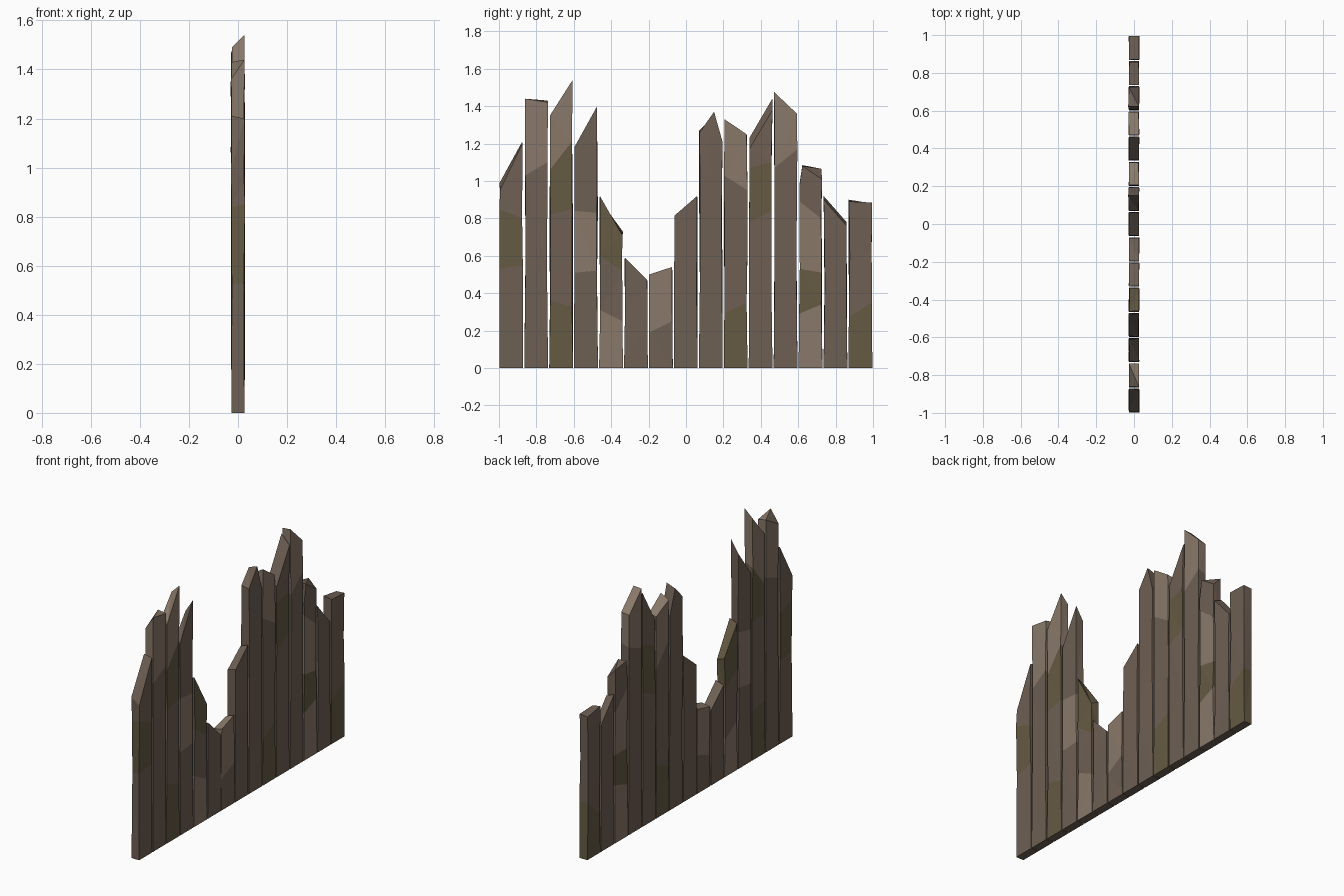
import bpy, bmesh, random

if "Cube" in bpy.data.objects:
    bpy.data.objects.remove(bpy.data.objects["Cube"])

random.seed(7)
T = 0.026  # half thickness


def mat(name, rgb):
    m = bpy.data.materials.new(name)
    m.diffuse_color = (*rgb, 1)
    m.use_nodes = True
    m.node_tree.nodes["Principled BSDF"].inputs["Base Color"].default_value = m.diffuse_color
    return m


MATS = [mat("weathered_wood", (0.155, 0.115, 0.088)),
        mat("bare_wood", (0.25, 0.19, 0.142)),
        mat("mossy_wood", (0.13, 0.102, 0.056))]
B, L, M = 0, 1, 2

# Per plank: front top (left, right), back top (left, right),
# cuts as (left z, right z), colour of each section, optional peak (y, front z, back z)
PLANKS = [
    ((0.95, 1.20), (0.99, 1.21), [(0.53, 0.55), (0.85, 0.80)], [B, M, B], None),
    ((1.44, 1.42), (1.36, 1.43), [(0.55, 0.5), (1.03, 1.10)], [B, B, L], None),
    ((1.35, 1.54), (1.35, 1.49), [(0.36, 0.33), (0.82, 0.85), (1.06, 1.21)], [M, B, M, L], None),
    ((1.18, 1.40), (1.16, 1.32), [(0.51, 0.52), (0.84, 0.83)], [B, L, B], None),
    ((0.92, 0.71), (0.90, 0.73), [(0.31, 0.25), (0.60, 0.52)], [L, B, M], None),
    ((0.59, 0.47), (0.57, 0.46), [(0.30, 0.27)], [B, B], None),
    ((0.50, 0.54), (0.49, 0.52), [(0.19, 0.25)], [B, L], None),
    ((0.815, 0.92), (0.80, 0.90), [(0.35, 0.40)], [B, B], None),
    ((1.26, 1.21), (1.27, 1.20), [(0.45, 0.5), (0.85, 0.8)], [B, B, B], (0.15, 1.37, 1.35)),
    ((1.33, 1.25), (1.30, 1.24), [(0.29, 0.35), (0.70, 0.66), (1.03, 0.95)], [M, B, B, L], None),
    ((1.17, 1.38), (1.23, 1.44), [(0.45, 0.42), (0.78, 0.84), (1.07, 1.10)], [B, B, M, B], None),
    ((1.475, 1.36), (1.47, 1.35), [(0.5, 0.55), (1.07, 1.17)], [B, B, L], None),
    ((0.97, 1.01), (0.98, 1.065), [(0.29, 0.34), (0.53, 0.51), (0.89, 0.80)], [L, M, L, B], (0.622, 1.08, 1.085)),
    ((0.90, 0.76), (0.92, 0.78), [(0.45, 0.4)], [B, B], None),
    ((0.89, 0.885), (0.90, 0.88), [(0.27, 0.35), (0.6, 0.62)], [M, B, B], None),
]


def wob(a):
    return random.uniform(-a, a)


def build_plank(i, front, back, cuts, colours, peak):
    y0 = -1 + i * 2 / 15 + 0.002
    y1 = y0 + 2 / 15 - 0.006
    bm = bmesh.new()

    # rings run front-left, front-right, back-right, back-left
    def ring(zs, shrink, wx):
        pts = [(T, y0 + shrink), (T, y1 - shrink), (-T, y1 - shrink), (-T, y0 + shrink)]
        return [bm.verts.new((x + wob(wx), y + wob(shrink * 0.9), z)) for (x, y), z in zip(pts, zs)]

    rings = [ring([0] * 4, 0, 0)]
    for a, b in cuts:
        rings.append(ring([a, b, b + wob(0.04), a + wob(0.04)], 0.004, 0.003))
    rings.append(ring([front[0], front[1], back[1], back[0]], 0.003, 0.002))
    bm.faces.new(rings[0][::-1])
    for k, col in enumerate(colours):
        lo, hi = rings[k], rings[k + 1]
        last = k == len(colours) - 1
        if last and peak:
            pf = bm.verts.new((T, peak[0], peak[1]))
            pb = bm.verts.new((-T - 0.005, peak[0], peak[2]))
        for j in range(4):
            n = (j + 1) % 4
            top = [hi[n], hi[j]]
            if last and peak and j in (0, 2):
                top.insert(1, pf if j == 0 else pb)
            bm.faces.new([lo[j], lo[n]] + top).material_index = col
    # broken end
    a, b, c, d = rings[-1]
    ends = [(a, pf, pb, d), (pf, b, c, pb)] if peak else [(a, b, c, d)]
    for e in ends:
        bm.faces.new(e).material_index = colours[-1]
    bmesh.ops.triangulate(bm, faces=bm.faces[:])
    bmesh.ops.recalc_face_normals(bm, faces=bm.faces[:])
    me = bpy.data.meshes.new(f"plank_{i + 1}")
    bm.to_mesh(me)
    bm.free()
    for m in MATS:
        me.materials.append(m)
    bpy.context.collection.objects.link(bpy.data.objects.new(f"plank_{i + 1}", me))


for i, p in enumerate(PLANKS):
    build_plank(i, *p)
